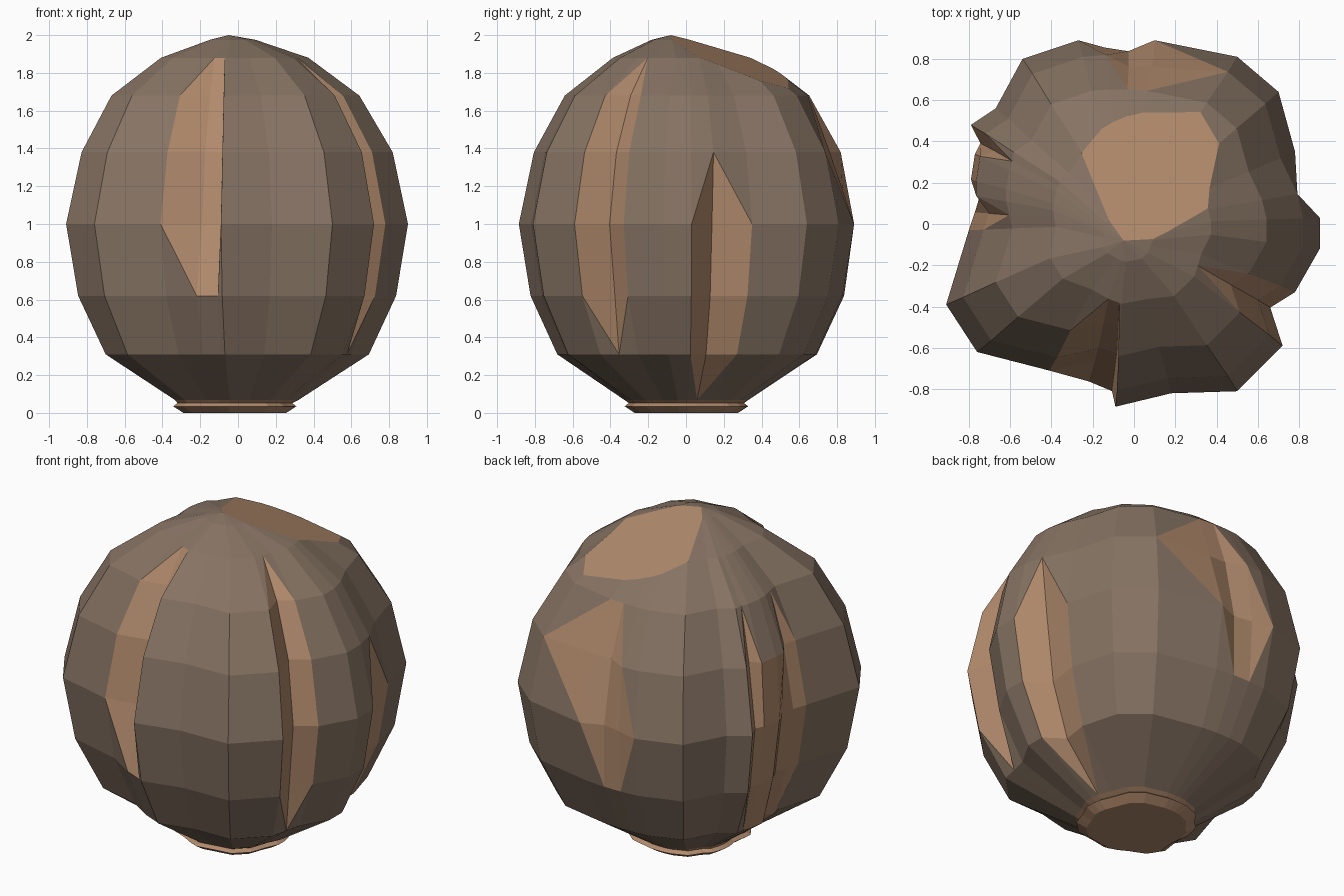
import bpy, bmesh
from mathutils import Vector

if "Cube" in bpy.data.objects:
    bpy.data.objects.remove(bpy.data.objects["Cube"])

def material(name, rgb):
    m = bpy.data.materials.new(name)
    m.diffuse_color = (*rgb, 1)
    m.use_nodes = True
    m.node_tree.nodes["Principled BSDF"].inputs["Base Color"].default_value = m.diffuse_color
    return m

# Widest outline, counter-clockwise: x, y, then optional groove (depth scale, first ring, last ring)
COLS = [
    (.90, .03), (.87, .16, .86, 4, 6), (.78, .35), (.70, .64), (.50, .81),
    (.10, .89, .94, 7, 7), (-.03, .90, .93, 6, 7), (-.15, .90, .95, 6, 6),
    (-.27, .89), (-.54, .80), (-.67, .56), (-.79, .48), (-.80, .42, .93, 5, 7),
    (-.82, .36, .94, 5, 6), (-.84, .23, .94, 5, 6), (-.84, .15, .89, 4, 6),
    (-.82, .06, .94, 5, 7), (-.80, -.03), (-.91, -.39), (-.76, -.62), (-.41, -.71),
    (-.235, -.82, .81, 6, 8), (-.115, -.87, .79, 6, 8), (-.09, -.885),
    (.18, -.82), (.50, -.81), (.72, -.59), (.75, -.46, .88, 5, 8),
    (.78, -.33), (.90, -.12)]

# Rings from the foot to the crown: z, scale, centre x, centre y
RINGS = [
    (0, .31, -.02, 0), (.035, .37, -.02, 0), (.052, .345, -.02, 0), (.068, .37, -.01, 0),
    (.31, .77, 0, 0), (.62, .93, 0, 0), (1.0, 1, 0, 0), (1.38, .91, 0, 0),
    (1.68, .725, -.01, 0), (1.88, .44, -.02, 0), (1.975, .14, -.03, -.06)]

bm = bmesh.new()
rows, sunk = [], set()
for i, (z, f, cx, cy) in enumerate(RINGS):
    row = []
    for x, y, *g in COLS:
        p = Vector((x, y, 0))
        w = max(0, .7 - f)                      # rounder towards both ends
        p = p.lerp(p.normalized() * .87, w) * f
        inside = bool(g) and g[1] <= i <= g[2]
        if inside:
            p *= g[0]
        v = bm.verts.new((p.x + cx, p.y + cy, z))
        if inside:
            sunk.add(v)
        row.append(v)
    rows.append(row)

# Side panels, lighter inside grooves and around the foot lip
n = len(COLS)
for i in range(len(rows) - 1):
    for j in range(n):
        k = (j + 1) % n
        quad = [rows[i][j], rows[i][k], rows[i + 1][k], rows[i + 1][j]]
        hit = [q for q in range(4) if quad[q] in sunk]
        if len(hit) == 1:
            # keep the colour to the triangle that holds the sunk corner
            h = hit[0]
            bm.faces.new([quad[h], quad[(h + 1) % 4], quad[h - 1]]).material_index = 1
            bm.faces.new([quad[(h + 1) % 4], quad[(h + 2) % 4], quad[(h + 3) % 4]])
        else:
            face = bm.faces.new(quad)
            face.material_index = 1 if hit or i < 3 else 0

# Flat base and pointed crown
bm.faces.new(rows[0][::-1]).material_index = 1
tip = bm.verts.new((-.05, -.08, 2.0))
for j in range(n):
    bm.faces.new((rows[-1][j], rows[-1][(j + 1) % n], tip))

# Slanted bare patch sliced off the crown
cut = bmesh.ops.bisect_plane(bm, geom=bm.verts[:] + bm.edges[:] + bm.faces[:],
                             plane_co=(-.05, -.075, 1.998), plane_no=(.155, .36, 1),
                             clear_outer=True)
rim = [e for e in cut["geom_cut"] if isinstance(e, bmesh.types.BMEdge)]
for f in bmesh.ops.contextual_create(bm, geom=rim)["faces"]:
    f.material_index = 1
bmesh.ops.recalc_face_normals(bm, faces=bm.faces[:])

mesh = bpy.data.meshes.new("grooved_pod")
bm.to_mesh(mesh)
bm.free()
mesh.materials.append(material("brown_skin", (.24, .172, .125)))
mesh.materials.append(material("bare_tan", (.44, .255, .15)))
bpy.context.collection.objects.link(bpy.data.objects.new("grooved_pod", mesh))
